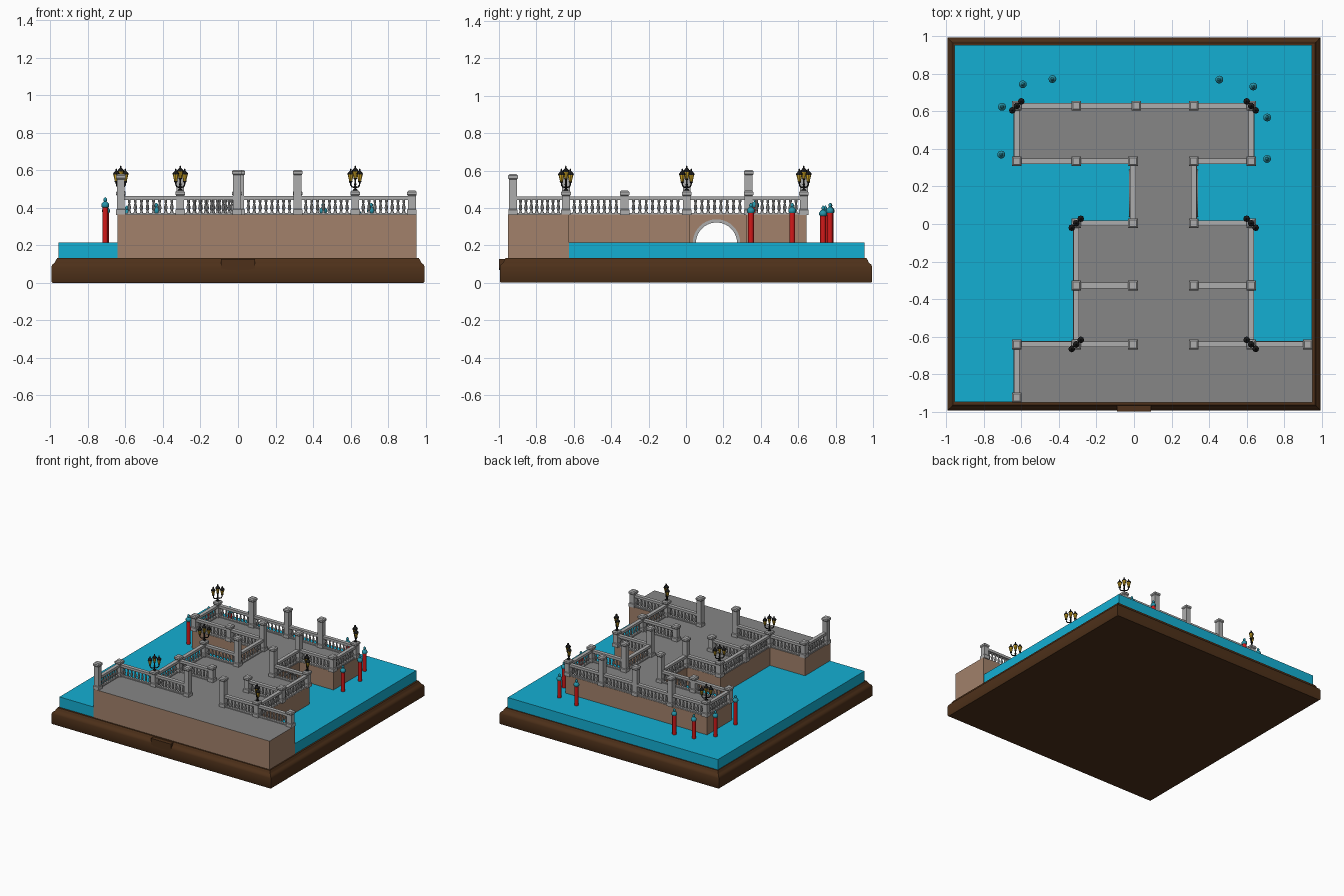
import bpy, bmesh, math
from mathutils import Vector

if "Cube" in bpy.data.objects:
    bpy.data.objects.remove(bpy.data.objects["Cube"])


def mat(name, r, g, b):
    m = bpy.data.materials.new(name)
    m.diffuse_color = (r, g, b, 1)
    m.use_nodes = True
    m.node_tree.nodes["Principled BSDF"].inputs["Base Color"].default_value = m.diffuse_color
    return m


WOOD = mat("dark_wood", .075, .03, .01)
WATER = mat("water_blue", .007, .43, .65)
WALL = mat("wall_brown", .36, .22, .145)
FLOOR = mat("floor_grey", .24, .24, .24)
STONE = mat("stone_grey", .42, .42, .42)
RED = mat("pole_red", .65, .01, .01)
TEAL = mat("cap_teal", .02, .3, .4)
GOLD = mat("lantern_gold", .7, .42, .02)
BLACK = mat("iron_black", .01, .01, .01)


def finish(bm, name, mats, smooth=False):
    bmesh.ops.recalc_face_normals(bm, faces=bm.faces)
    if len(mats) > 1:
        for f in bm.faces:
            f.material_index = 1 if f.normal.z > .9 else 0
    me = bpy.data.meshes.new(name)
    bm.to_mesh(me)
    bm.free()
    ob = bpy.data.objects.new(name, me)
    bpy.context.collection.objects.link(ob)
    for m in mats:
        me.materials.append(m)
    if smooth:
        bpy.ops.object.select_all(action='DESELECT')
        ob.select_set(True)
        bpy.context.view_layer.objects.active = ob
        bpy.ops.object.shade_smooth_by_angle(angle=math.radians(40))
    return ob


def loft(bm, rings):
    rows = [[bm.verts.new(p) for p in r] for r in rings]
    n = len(rows[0])
    for a, b in zip(rows, rows[1:]):
        for i in range(n):
            j = (i + 1) % n
            bm.faces.new((a[i], a[j], b[j], b[i]))
    bm.faces.new(rows[0][::-1])
    bm.faces.new(rows[-1])


def squares(bm, profile, x=0, y=0):
    """Square-section stack: profile of (half width, z)."""
    loft(bm, [[(x + sx * w, y + sy * w, z) for sx, sy in ((-1, -1), (1, -1), (1, 1), (-1, 1))]
              for w, z in profile])


def lathe(bm, profile, x, y, n=10):
    loft(bm, [[(x + r * math.cos(2 * math.pi * i / n), y + r * math.sin(2 * math.pi * i / n), z)
               for i in range(n)] for r, z in profile])


def box(bm, x0, x1, y0, y1, z0, z1):
    loft(bm, [[(x0, y0, z), (x1, y0, z), (x1, y1, z), (x0, y1, z)] for z in (z0, z1)])


# wooden plinth with moulded edge, and small front plaque
bm = bmesh.new()
squares(bm, [(.99, 0), (.995, .006), (.995, .085), (.99, .098), (.978, .106), (.972, .12), (.964, .132)])
finish(bm, "plinth", [WOOD], True)
bm = bmesh.new()
pts = [(-.09, .128), (-.09, .078), (-.06, .07), (0, .067), (.06, .07), (.09, .078), (.09, .128)]
loft(bm, [[(x, y, z) for x, z in pts] for y in (-1.0, -.96)])
finish(bm, "front_plaque", [WOOD])

# water slab
bm = bmesh.new()
box(bm, -.957, .95, -.948, .955, .125, .216)
finish(bm, "water", [WATER])

# quay and far island, brown walls with grey paving
TOP = .365
quay = [(-.643, -.952), (.953, -.952), (.953, -.625), (.638, -.625), (.638, .018),
        (-.325, .018), (-.325, -.625), (-.643, -.625)]
bm = bmesh.new()
loft(bm, [[(x, y, z) for x, y in quay] for z in (.128, TOP)])
finish(bm, "quay", [WALL, FLOOR])
bm = bmesh.new()
box(bm, -.643, .642, .32, .645, .128, TOP)
finish(bm, "island", [WALL, FLOOR])

# arched bridge and its stone arch rims
CY, CZ, N = .163, .212, 20
arc = [(math.cos(math.pi * i / N), math.sin(math.pi * i / N)) for i in range(N + 1)]
bm = bmesh.new()
prof = [(.018, TOP), (.018, CZ)] + [(CY - .115 * c, CZ + .115 * s) for c, s in arc] + [(.32, CZ), (.32, TOP)]
loft(bm, [[(x, y, z) for y, z in prof] for x in (-.02, .335)])
finish(bm, "bridge", [WALL, FLOOR])
bm = bmesh.new()
rim = [(CY - .11 * c, CZ + .11 * s) for c, s in arc] + [(CY + .127 * c, CZ + .127 * s) for c, s in arc]
for a, b in ((-.026, .005), (.31, .341)):
    loft(bm, [[(x, y, z) for y, z in rim] for x in (a, b)])
finish(bm, "arch_rims", [STONE])

# balustrade layout on a named grid
X = dict(A=-.625, B=-.308, M=.012, C=-.005, D=.318, E=.625, F=.927)
Y = [.63, .335, .004, -.328, -.642, -.925]
chains = ["A0 B0 M0 D0 E0", "A1 B1 C1", "D1 E1", "A1 A0", "E1 E0", "C2 C1", "D2 D1", "B2 C2", "D2 E2",
          "B4 B3 B2", "E4 E3 E2", "B3 C3", "D3 E3", "A4 B4 C4", "D4 E4 F4", "A5 A4"]
TALL = "B0 M0 D0 C1 D1 C2 D2 C4 D4".split()


def at(key):
    return Vector((X[key[0]], Y[int(key[1])]))


posts, rails, balusters = bmesh.new(), bmesh.new(), bmesh.new()
keys = sorted({k for c in chains for k in c.split()})
for k in keys:
    p = at(k)
    h = .603 if k in TALL else .58 if k == "A5" else .492
    squares(posts, [(.025, TOP - .003), (.025, .39), (.021, .395), (.021, h - .028), (.026, h - .022),
                    (.026, h - .008), (.018, h)], p.x, p.y)
balu = [(.0085, .372), (.0085, .379), (.005, .383), (.0095, .398), (.0085, .408),
        (.0045, .425), (.0075, .432), (.0075, .444)]
for c in chains:
    c = c.split()
    for a, b in zip(c, c[1:]):
        p, q = at(a), at(b)
        lo = Vector((min(p.x, q.x), min(p.y, q.y)))
        hi = Vector((max(p.x, q.x), max(p.y, q.y)))
        for z0, z1, w in ((TOP - .003, .373, .012), (.442, .462, .015)):
            box(rails, lo.x - w * (hi.x - lo.x < .02), hi.x + w * (hi.x - lo.x < .02),
                lo.y - w * (hi.y - lo.y < .02), hi.y + w * (hi.y - lo.y < .02), z0, z1)
        for i in range(8):
            t = p.lerp(q, (.035 + (i + .5) * .93 / 8) * .88 + .06)
            lathe(balusters, balu, t.x, t.y, 8)
finish(posts, "balustrade_posts", [STONE])
finish(rails, "handrails", [STONE])
finish(balusters, "balusters", [STONE], True)

# three-lantern street lamps on the corner posts
glass, caps, stems = bmesh.new(), bmesh.new(), bmesh.new()
cu = bpy.data.curves.new("lamp_arms", 'CURVE')
cu.dimensions = '3D'
cu.bevel_depth = .004
cu.bevel_resolution = 1
for k in "A0 B2 B4 E0 E2 E4".split():
    p = at(k)
    d = Vector((1, 1 if k[0] in "AB" else -1)).normalized()
    lathe(stems, [(.013, .488), (.012, .497), (.005, .503), (.005, .52), (.008, .525),
                  (.005, .53), (.005, .558)], p.x, p.y)
    for s, z in ((-1, .54), (0, .556), (1, .54)):
        o = p + d * s * .034
        lathe(glass, [(.007, z), (.016, z + .038)], o.x, o.y, 8)
        lathe(caps, [(.018, z + .037), (.016, z + .045), (.008, z + .054), (.004, z + .058),
                     (.004, z + .066), (.001, z + .07)], o.x, o.y, 8)
        lathe(caps, [(.003, z - .008), (.009, z - .002), (.009, z + .002)], o.x, o.y, 8)
        if s:
            sp = cu.splines.new('POLY')
            path = [(0, .515), (.01, .51), (.024, .512), (.032, .521), (.034, .537)]
            sp.points.add(len(path) - 1)
            for pt, (r, h) in zip(sp.points, path):
                pt.co = (p.x + d.x * s * r, p.y + d.y * s * r, h, 1)
finish(glass, "lantern_glass", [GOLD])
finish(caps, "lantern_caps", [BLACK])
finish(stems, "lamp_stems", [BLACK], True)
arms = bpy.data.objects.new("lamp_arms", cu)
bpy.context.collection.objects.link(arms)
cu.materials.append(BLACK)
bpy.ops.object.select_all(action='DESELECT')
arms.select_set(True)
bpy.context.view_layer.objects.active = arms
bpy.ops.object.convert(target='MESH')

# mooring poles in the water
poles, collars, knobs = bmesh.new(), bmesh.new(), bmesh.new()
for x, y, h in ((-.593, .745, .36), (-.435, .773, .375), (-.704, .625, .375), (-.708, .37, .405),
                (.455, .77, .375), (.636, .733, .36), (.71, .568, .375), (.71, .347, .375)):
    lathe(poles, [(.0155, .2), (.0155, h)], x, y, 12)
    lathe(collars, [(.016, h - .003), (.021, h + .003), (.021, h + .015), (.016, h + .022),
                    (.008, h + .03)], x, y, 12)
    lathe(knobs, [(.005, h + .028), (.01, h + .036), (.009, h + .044), (.002, h + .052)], x, y, 10)
finish(poles, "mooring_poles", [RED], True)
finish(collars, "pole_collars", [TEAL], True)
finish(knobs, "pole_knobs", [TEAL], True)
